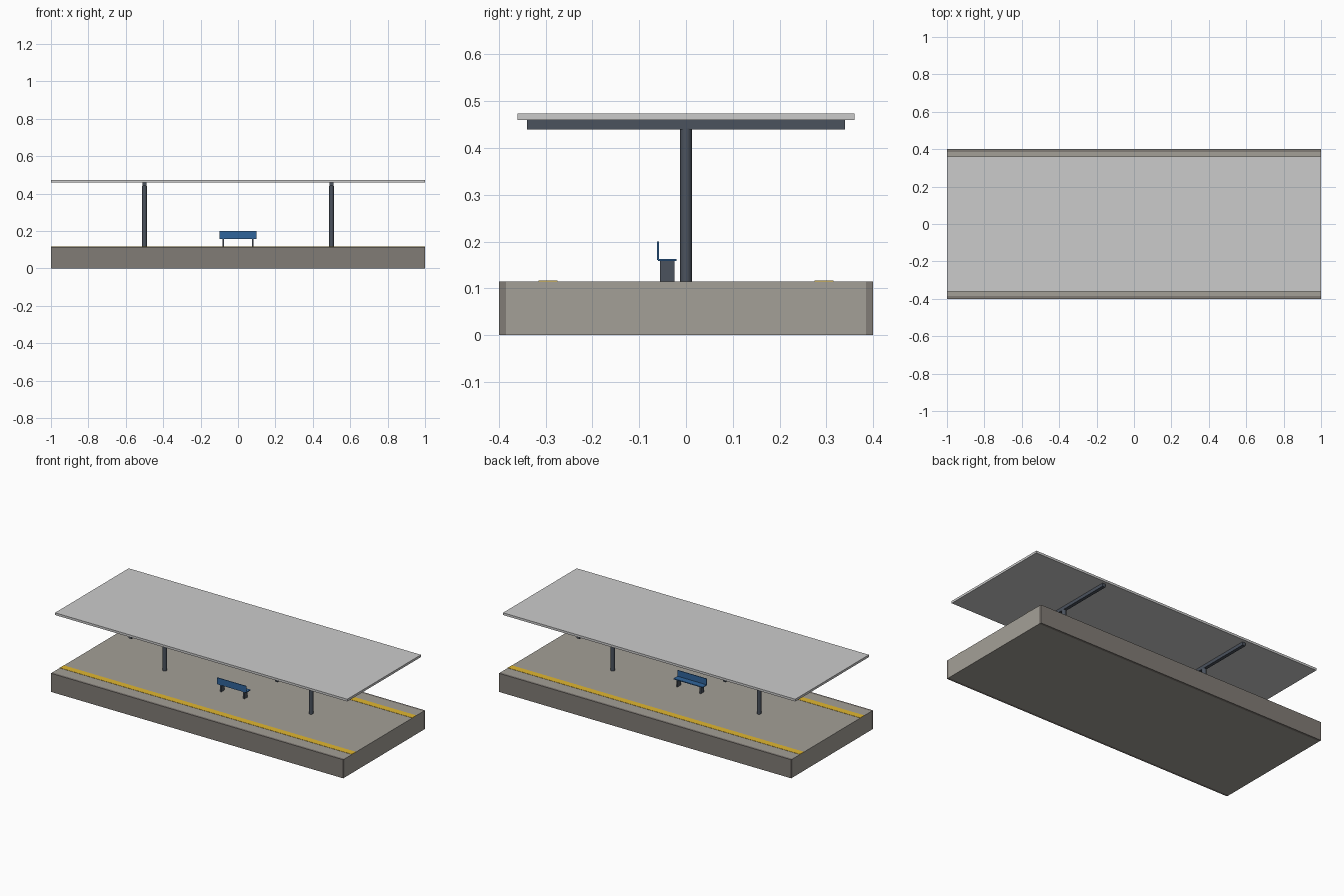
import bpy

if "Cube" in bpy.data.objects:
    bpy.data.objects.remove(bpy.data.objects["Cube"])


def material(name, rgb):
    m = bpy.data.materials.new(name)
    m.diffuse_color = (*rgb, 1)
    m.use_nodes = True
    m.node_tree.nodes["Principled BSDF"].inputs["Base Color"].default_value = m.diffuse_color
    return m


CONCRETE = material("concrete", (0.37, 0.35, 0.31))
DARK_CONCRETE = material("dark_concrete", (0.22, 0.20, 0.18))
STEEL = material("steel", (0.07, 0.085, 0.11))
ROOF = material("roof_panel", (0.53, 0.54, 0.55))
YELLOW = material("yellow", (0.75, 0.47, 0.03))
BLUE = material("blue", (0.03, 0.13, 0.33))


def box(name, x, y, z, mat):
    """Box spanning the given (min, max) ranges."""
    bpy.ops.mesh.primitive_cube_add(
        size=1, location=[(a + b) / 2 for a, b in (x, y, z)])
    ob = bpy.context.object
    ob.name = name
    ob.scale = [b - a for a, b in (x, y, z)]
    bpy.ops.object.transform_apply(location=False, rotation=False, scale=True)
    ob.data.materials.append(mat)
    return ob


def mirrored(lo, hi, s):
    return tuple(sorted((s * lo, s * hi)))


TOP = 0.115
LENGTH = (-1, 1)

# Platform slab with edge walls and yellow safety strips
box("platform_slab", LENGTH, (-0.385, 0.385), (0, TOP), CONCRETE)
for side, s in (("front", -1), ("back", 1)):
    box(side + "_edge_wall", LENGTH, mirrored(0.385, 0.4, s), (0, TOP), DARK_CONCRETE)
    box(side + "_safety_strip", LENGTH, mirrored(0.275, 0.315, s),
        (TOP - 0.001, TOP + 0.0015), YELLOW)

# Canopy roof on two T-shaped supports
box("canopy_roof", LENGTH, (-0.36, 0.36), (0.46, 0.474), ROOF)
for side, s in (("left", -1), ("right", 1)):
    x = 0.5 * s
    bpy.ops.mesh.primitive_cylinder_add(
        vertices=20, radius=0.0125, depth=0.442 - TOP,
        location=(x, 0, (0.442 + TOP) / 2))
    column = bpy.context.object
    column.name = side + "_column"
    column.data.materials.append(STEEL)
    bpy.ops.object.shade_smooth_by_angle()
    box(side + "_roof_beam", (x - 0.01, x + 0.01), (-0.34, 0.34), (0.44, 0.46), STEEL)

# Bench with its backrest on the -y side
box("bench_seat", (-0.1, 0.1), (-0.06, -0.02), (0.158, 0.163), BLUE)
box("bench_backrest", (-0.1, 0.1), (-0.062, -0.058), (0.16, 0.2), BLUE)
for side, s in (("left", -1), ("right", 1)):
    box(side + "_bench_leg", mirrored(0.075, 0.084, s), (-0.056, -0.025),
        (TOP, 0.158), STEEL)
